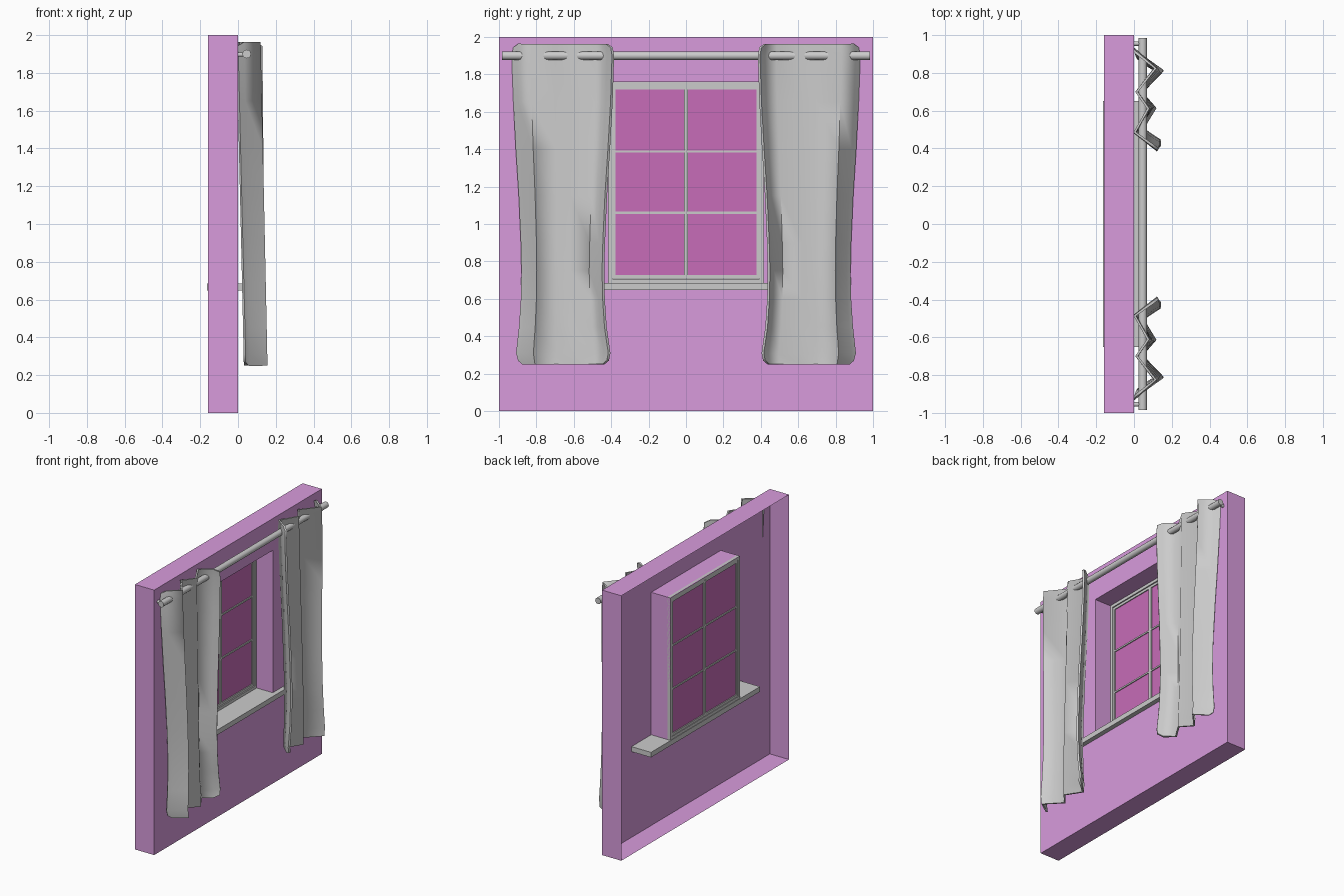
import bpy, bmesh, math

if "Cube" in bpy.data.objects:
    bpy.data.objects.remove(bpy.data.objects["Cube"])


def material(name, rgb):
    m = bpy.data.materials.new(name)
    m.diffuse_color = (*rgb, 1)
    m.use_nodes = True
    m.node_tree.nodes["Principled BSDF"].inputs["Base Color"].default_value = m.diffuse_color
    return m


def mesh_object(name, bm, mat=None):
    me = bpy.data.meshes.new(name)
    bm.to_mesh(me)
    bm.free()
    ob = bpy.data.objects.new(name, me)
    bpy.context.collection.objects.link(ob)
    if mat:
        me.materials.append(mat)
    return ob


def add_box(bm, x, y, z):
    r = bmesh.ops.create_cube(bm, size=1)
    for v in r['verts']:
        for i, (a, b) in enumerate((x, y, z)):
            v.co[i] = (a + b) / 2 + v.co[i] * (b - a)


def ring_sheet(name, rings, mat=None, close=False):
    """Join rectangular rings (x, half width, z low, z high) with quads."""
    bm = bmesh.new()
    loops = [[bm.verts.new((x, sy * w, z)) for sy, z in
              ((-1, lo), (1, lo), (1, hi), (-1, hi))] for x, w, lo, hi in rings]
    pairs = list(zip(loops, loops[1:]))
    if close:
        pairs.append((loops[-1], loops[0]))
    for a, b in pairs:
        for i in range(4):
            j = (i + 1) % 4
            bm.faces.new((a[i], a[j], b[j], b[i]))
    return mesh_object(name, bm, mat)


def frame(name, xb, xf, w, lo, hi, t):
    outer, inner = (w, lo, hi), (w - t, lo + t, hi - t)
    return ring_sheet(name, [(xb, *outer), (xf, *outer), (xf, *inner), (xb, *inner)], close=True)


pink = material("wall_pink", (0.69, 0.33, 0.72))
glass_pink = material("glass_pink", (0.57, 0.15, 0.48))

# Wall shell, open at the back, with the window reveal
ring_sheet("wall", [(-0.16, 1, 0, 2), (0, 1, 0, 2),
                    (0, 0.415, 0.67, 1.76), (-0.16, 0.415, 0.67, 1.76)], pink)

# Window frames, glazing bars and glass
frame("outer_window_frame", -0.16, -0.135, 0.415, 0.685, 1.76, 0.022)
frame("inner_window_frame", -0.157, -0.143, 0.395, 0.708, 1.737, 0.018)
bm = bmesh.new()
add_box(bm, (-0.159, -0.141), (-0.012, 0.012), (0.71, 1.735))
for z in (1.06, 1.387):
    add_box(bm, (-0.157, -0.143), (-0.39, 0.39), (z - 0.006, z + 0.006))
mesh_object("glazing_bars", bm)
bm = bmesh.new()
bm.faces.new([bm.verts.new((-0.15, y, z)) for y, z in
              ((-0.39, 0.71), (0.39, 0.71), (0.39, 1.735), (-0.39, 1.735))])
mesh_object("window_glass", bm, glass_pink)

# Sill board
bm = bmesh.new()
add_box(bm, (-0.163, 0.035), (-0.65, 0.65), (0.647, 0.685))
mesh_object("window_sill", bm)

# Curtain rod and its wall brackets
bpy.ops.mesh.primitive_cylinder_add(vertices=12, radius=0.023, depth=1.97,
                                    location=(0.046, 0, 1.9), rotation=(math.pi / 2, 0, 0))
rod = bpy.context.object
rod.name = "curtain_rod"
bpy.ops.object.shade_smooth_by_angle(angle=math.radians(40))
for s, side in ((-1, "left"), (1, "right")):
    bpy.ops.mesh.primitive_cylinder_add(vertices=10, radius=0.012, depth=0.046,
                                        location=(0.023, s * 0.955, 1.897),
                                        rotation=(0, math.pi / 2, 0))
    bpy.context.object.name = side + "_rod_bracket"
    bpy.ops.object.shade_smooth_by_angle(angle=math.radians(40))

# Curtain fold profile: (position from outer to inner edge, x at top, x at bottom)
FOLDS = [(0, -0.004, 0.035), (0.05, 0.03, 0.055), (0.18, 0.113, 0.148), (0.42, 0.014, 0.04),
         (0.59, 0.075, 0.112), (0.83, 0.004, 0.04), (0.95, 0.09, 0.105), (1, 0.125, 0.14)]
# Curtain silhouette: (height, outer y, inner y)
ROWS = [(1.963, 0.918, 0.397), (1.9, 0.927, 0.39), (1.65, 0.918, 0.398), (1.4, 0.905, 0.412),
        (1.15, 0.889, 0.428), (0.9, 0.878, 0.439), (0.75, 0.875, 0.443), (0.6, 0.878, 0.44),
        (0.45, 0.888, 0.43), (0.31, 0.904, 0.41), (0.25, 0.893, 0.418)]

for s, side in ((-1, "left"), (1, "right")):
    bm = bmesh.new()
    grid = []
    for r, (z, yo, yi) in enumerate(ROWS):
        k = min(1, (1.963 - z) / 1.65)
        row = []
        for c, (t, xt, xb) in enumerate(FOLDS):
            corner = 0.02 if c in (0, len(FOLDS) - 1) else 0
            dz = -corner if r == 0 else corner if r == len(ROWS) - 1 else 0
            row.append(bm.verts.new((xt + (xb - xt) * k, s * (yo + (yi - yo) * t), z + dz)))
        grid.append(row)
    for a, b in zip(grid, grid[1:]):
        for i in range(len(FOLDS) - 1):
            q = (a[i], a[i + 1], b[i + 1], b[i])
            bm.faces.new(q if s < 0 else q[::-1])
    bm.normal_update()
    if sum(f.normal.x for f in bm.faces) < 0:
        bmesh.ops.reverse_faces(bm, faces=bm.faces[:])
    ob = mesh_object(side + "_curtain", bm)
    mod = ob.modifiers.new("thickness", 'SOLIDIFY')
    mod.thickness = 0.014
    mod.offset = 0
    bpy.ops.object.select_all(action='DESELECT')
    ob.select_set(True)
    bpy.context.view_layer.objects.active = ob
    bpy.ops.object.modifier_apply(modifier=mod.name)
    bpy.ops.object.shade_smooth_by_angle(angle=math.radians(88))
